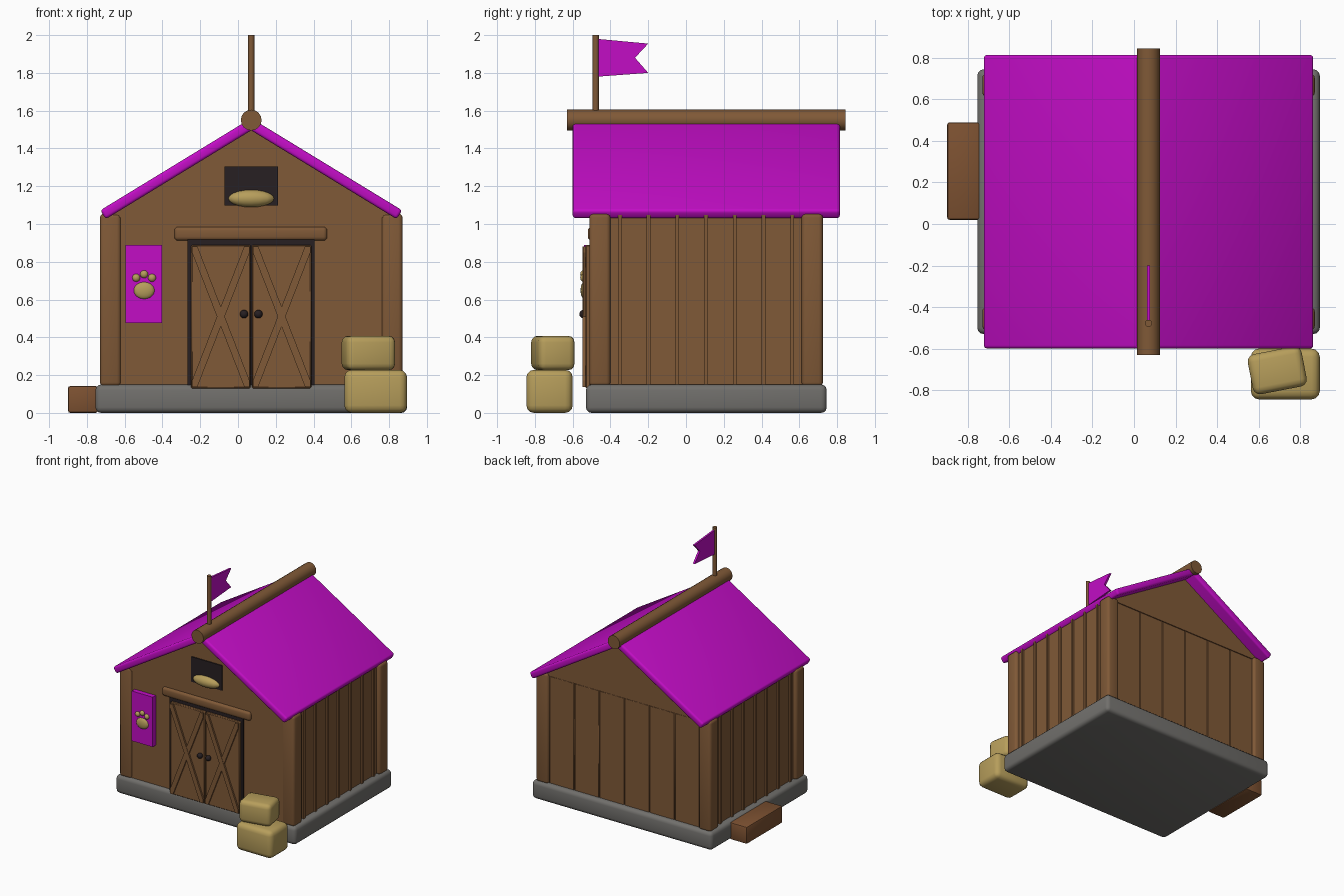
import bpy, bmesh, math
from mathutils import Vector, Matrix

if "Cube" in bpy.data.objects:
    bpy.data.objects.remove(bpy.data.objects["Cube"])

CX = 0.07  # centre line of the barn


def mat(name, rgb):
    m = bpy.data.materials.new(name)
    m.diffuse_color = (*rgb, 1)
    m.use_nodes = True
    m.node_tree.nodes["Principled BSDF"].inputs["Base Color"].default_value = m.diffuse_color
    return m


BROWN = mat("brown wood", (0.215, 0.100, 0.038))
RED = mat("reddish wood", (0.205, 0.083, 0.031))
PURPLE = mat("magenta", (0.54, 0.004, 0.56))
STONE = mat("grey stone", (0.165, 0.160, 0.150))
STRAW = mat("straw", (0.47, 0.34, 0.105))
DARK = mat("dark opening", (0.020, 0.014, 0.016))


def finish(name, bm, m, matrix=None, smooth=True):
    bmesh.ops.recalc_face_normals(bm, faces=bm.faces[:])
    me = bpy.data.meshes.new(name)
    if matrix:
        bm.transform(matrix)
    bm.to_mesh(me)
    bm.free()
    me.materials.append(m)
    ob = bpy.data.objects.new(name, me)
    bpy.context.collection.objects.link(ob)
    if smooth:
        bpy.ops.object.select_all(action='DESELECT')
        ob.select_set(True)
        bpy.context.view_layer.objects.active = ob
        bpy.ops.object.shade_smooth_by_angle(angle=math.radians(40))
    return ob


def box(name, x, y, z, m, bevel=0.0, seg=3, rot=None):
    """Box from (min, max) ranges; rot turns it about its own centre."""
    bm = bmesh.new()
    bmesh.ops.create_cube(bm, size=1)
    bm.transform(Matrix.Diagonal((x[1] - x[0], y[1] - y[0], z[1] - z[0], 1)))
    if bevel:
        bmesh.ops.bevel(bm, geom=bm.edges[:], offset=bevel, segments=seg,
                        profile=0.5, affect='EDGES')
    c = Vector((sum(x) / 2, sum(y) / 2, sum(z) / 2))
    return finish(name, bm, m, Matrix.Translation(c) @ (rot or Matrix()), bool(bevel))


def ball(name, c, r, m):
    bm = bmesh.new()
    bmesh.ops.create_uvsphere(bm, u_segments=16, v_segments=10, radius=1)
    return finish(name, bm, m, Matrix.Translation(c) @ Matrix.Diagonal((*r, 1)))


def rod(name, c, r, length, m, rot=None, sides=12):
    bm = bmesh.new()
    bmesh.ops.create_cone(bm, cap_ends=True, segments=sides, radius1=r, radius2=r, depth=length)
    return finish(name, bm, m, Matrix.Translation(c) @ (rot or Matrix()))


def prism(name, pts, offset, m):
    """Flat outline pushed out along an offset."""
    bm = bmesh.new()
    f = bm.faces.new([bm.verts.new(p) for p in pts])
    ext = bmesh.ops.extrude_face_region(bm, geom=[f])
    bmesh.ops.translate(bm, vec=offset, verts=[v for v in ext["geom"] if isinstance(v, bmesh.types.BMVert)])
    return finish(name, bm, m, smooth=False)


# Stone base and wall core
box("stone_base", (-0.755, 0.895), (-0.53, 0.745), (0, 0.15), STONE, 0.03)
box("wall_core", (-0.70, 0.84), (-0.50, 0.69), (0.14, 1.035), BROWN)

# Corner posts
for sx in (-1, 1):
    for y in ((-0.512, -0.40), (0.612, 0.725)):
        c = CX + sx * 0.745
        box("corner_post", (c - 0.056, c + 0.056), y, (0.14, 1.055), BROWN, 0.022)

# Side battens
for sx in (-1, 1):
    c = CX + sx * 0.773
    for i in range(7):
        y = -0.35 + 0.152 * i
        box("side_batten", (c - 0.011, c + 0.011), (y - 0.01, y + 0.01), (0.14, 1.05), BROWN)

# Back planks
for i in range(6):
    x = -0.62 + 0.23 * i
    box("back_plank", (x + 0.002, x + 0.228), (0.68, 0.705), (0.14, 1.035), BROWN, 0.004, 1)

# Gables filling the roof space
prism("gable_body", [(CX - 0.757, -0.506, 1.035), (CX + 0.757, -0.506, 1.035), (CX, -0.506, 1.50)],
      (0, 1.214, 0), BROWN)

# Roof slopes, ridge log
A = math.atan(0.61)
for s in (-1, 1):
    L, T = 0.936, 0.055
    d = Vector((s * math.cos(A), 0, -math.sin(A)))
    n = Vector((s * math.sin(A), 0, math.cos(A)))
    c = Vector((CX, 0.105, 1.56)) + d * L / 2 - n * T / 2
    box("roof_slope", (c.x - L / 2, c.x + L / 2), (-0.6, 0.815), (c.z - T / 2, c.z + T / 2),
        PURPLE, 0.016, 3, Matrix.Rotation(s * A, 4, 'Y'))
rod("ridge_log", (CX, 0.1075, 1.55), 0.055, 1.475, BROWN, Matrix.Rotation(math.pi / 2, 4, 'X'), 16)

# Flag and pole
rod("flag_pole", (CX, -0.478, 1.77), 0.017, 0.46, BROWN)
prism("flag", [(CX - 0.008, y, z) for y, z in
               ((-0.47, 1.98), (-0.2, 1.955), (-0.27, 1.88), (-0.2, 1.80), (-0.47, 1.78))],
      (0.016, 0, 0), PURPLE)

# Doorway, lintel, two cross-braced doors and knobs
box("doorway", (-0.268, 0.405), (-0.512, -0.49), (0.14, 0.925), DARK)
box("door_lintel", (-0.337, 0.472), (-0.52, -0.46), (0.912, 0.985), BROWN, 0.02)
for s in (-1, 1):
    c = CX + s * 0.161
    box("door_panel", (c - 0.157, c + 0.157), (-0.533, -0.50), (0.13, 0.89), BROWN, 0.006, 1)
    w, h, t = 0.152, 0.372, 0.028
    for k in (-1, 1):
        brace = [(c - k * w, 0.51 - h), (c - k * (w - t), 0.51 - h), (c + k * w, 0.51 + h - t * 1.2),
                 (c + k * w, 0.51 + h), (c + k * (w - t), 0.51 + h), (c - k * w, 0.51 - h + t * 1.2)]
        prism("door_brace", [(x, -0.546 + 0.001 * k, z) for x, z in brace], (0, 0.02, 0), BROWN)
    ball("door_knob", (CX + s * 0.038, -0.543, 0.523), (0.022, 0.022, 0.022), DARK)

# Loft opening with straw
box("loft_opening", (-0.072, 0.212), (-0.514, -0.50), (1.098, 1.305), DARK)
ball("loft_straw", (CX, -0.51, 1.135), (0.123, 0.045, 0.046), STRAW)

# Banner with a paw mark
box("banner", (-0.595, -0.403), (-0.54, -0.50), (0.477, 0.89), PURPLE)
ball("paw_pad", (-0.497, -0.54, 0.648), (0.055, 0.018, 0.045), STRAW)
for dx, z in ((-0.042, 0.715), (0, 0.734), (0.042, 0.715)):
    ball("paw_toe", (-0.497 + dx, -0.542, z), (0.021, 0.018, 0.021), STRAW)

# Straw bales and side step
box("lower_bale", (0.563, 0.895), (-0.845, -0.60), (0, 0.228), STRAW, 0.04)
box("upper_bale", (0.558, 0.822), (-0.803, -0.607), (0.226, 0.408), STRAW, 0.035, 3,
    Matrix.Rotation(math.radians(11), 4, 'Z'))
box("side_step", (-0.90, -0.742), (0.02, 0.49), (0, 0.142), RED, 0.012, 2)
